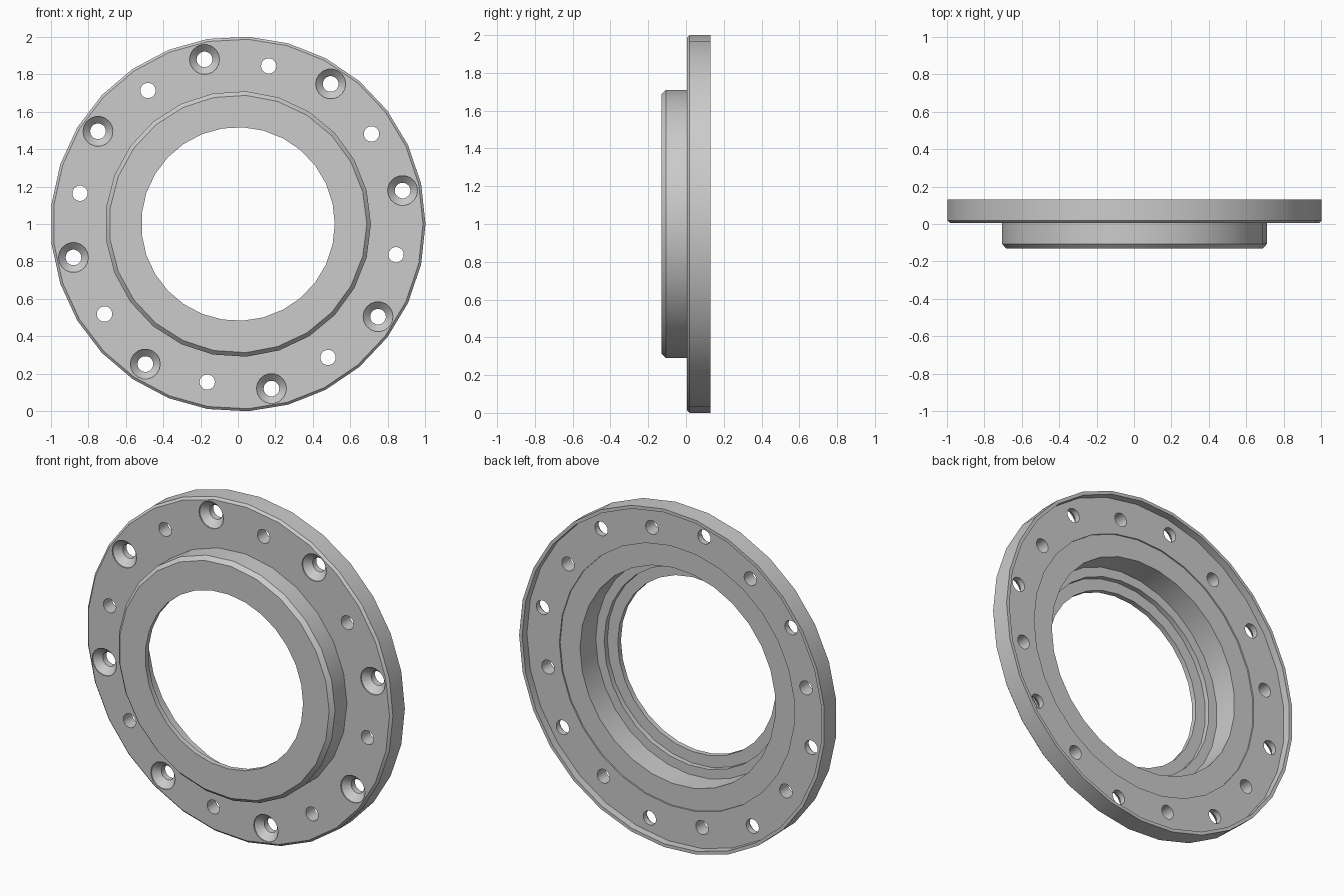
import bpy, bmesh, math

if "Cube" in bpy.data.objects:
    bpy.data.objects.remove(bpy.data.objects["Cube"])

steel = bpy.data.materials.new("light_grey_steel")
steel.diffuse_color = (0.6, 0.6, 0.6, 1)
steel.use_nodes = True
steel.node_tree.nodes["Principled BSDF"].inputs["Base Color"].default_value = steel.diffuse_color


def lathe(name, profile, sides, cx=0.0, cz=1.0):
    """Solid of revolution about the y direction from (radius, y) points."""
    bm = bmesh.new()
    rings = []
    for r, y in profile:
        rings.append([bm.verts.new((cx + r * math.cos(2 * math.pi * i / sides), y,
                                    cz + r * math.sin(2 * math.pi * i / sides)))
                      for i in range(sides)])
    for a, b in zip(rings, rings[1:]):
        for i in range(sides):
            j = (i + 1) % sides
            bm.faces.new((a[i], a[j], b[j], b[i]))
    bm.faces.new(rings[0])
    bm.faces.new(rings[-1])
    bmesh.ops.recalc_face_normals(bm, faces=bm.faces)
    me = bpy.data.meshes.new(name)
    bm.to_mesh(me)
    bm.free()
    me.materials.append(steel)
    ob = bpy.data.objects.new(name, me)
    bpy.context.collection.objects.link(ob)
    return ob


def combine(target, tool, operation):
    """Apply a boolean and discard the tool."""
    mod = target.modifiers.new("bool", 'BOOLEAN')
    mod.operation = operation
    mod.solver = 'EXACT'
    mod.object = tool
    bpy.context.view_layer.objects.active = target
    bpy.ops.object.modifier_apply(modifier=mod.name)
    bpy.data.objects.remove(tool)


# mounting plate with a thin front chamfer, plus the stepped-out hub
flange = lathe("bearing_flange", [(0.988, 0.005), (1.0015, 0.018), (1.0015, 0.13)], 29)
hub = lathe("hub", [(0.688, -0.13), (0.71, -0.107), (0.71, 0.06)], 25)
combine(flange, hub, 'UNION')

# rear recess, shallow ring step, bearing pocket, seal step and through bore
pocket = lathe("pocket", [(0.982, 0.2), (0.982, 0.085), (0.77, 0.085), (0.77, 0.077),
                          (0.64, 0.077), (0.64, -0.07), (0.585, -0.07), (0.585, -0.1),
                          (0.517, -0.1), (0.517, -0.2)], 29)
combine(flange, pocket, 'DIFFERENCE')

# eight countersunk screw holes and eight plain holes between them
for k in range(8):
    a = math.radians(11.5 + 45 * k)
    screw = lathe("screw_hole", [(0.08, -0.05), (0.08, 0.012), (0.042, 0.05), (0.042, 0.2)],
                  18, 0.897 * math.cos(a), 1 + 0.897 * math.sin(a))
    combine(flange, screw, 'DIFFERENCE')
    a = math.radians(34 + 45 * k)
    plain = lathe("plain_hole", [(0.041, -0.05), (0.041, 0.2)],
                  18, 0.86 * math.cos(a), 1 + 0.86 * math.sin(a))
    combine(flange, plain, 'DIFFERENCE')

# smooth round walls, crisp rims
bpy.ops.object.select_all(action='DESELECT')
flange.select_set(True)
bpy.context.view_layer.objects.active = flange
bpy.ops.object.shade_smooth_by_angle(angle=math.radians(30))
